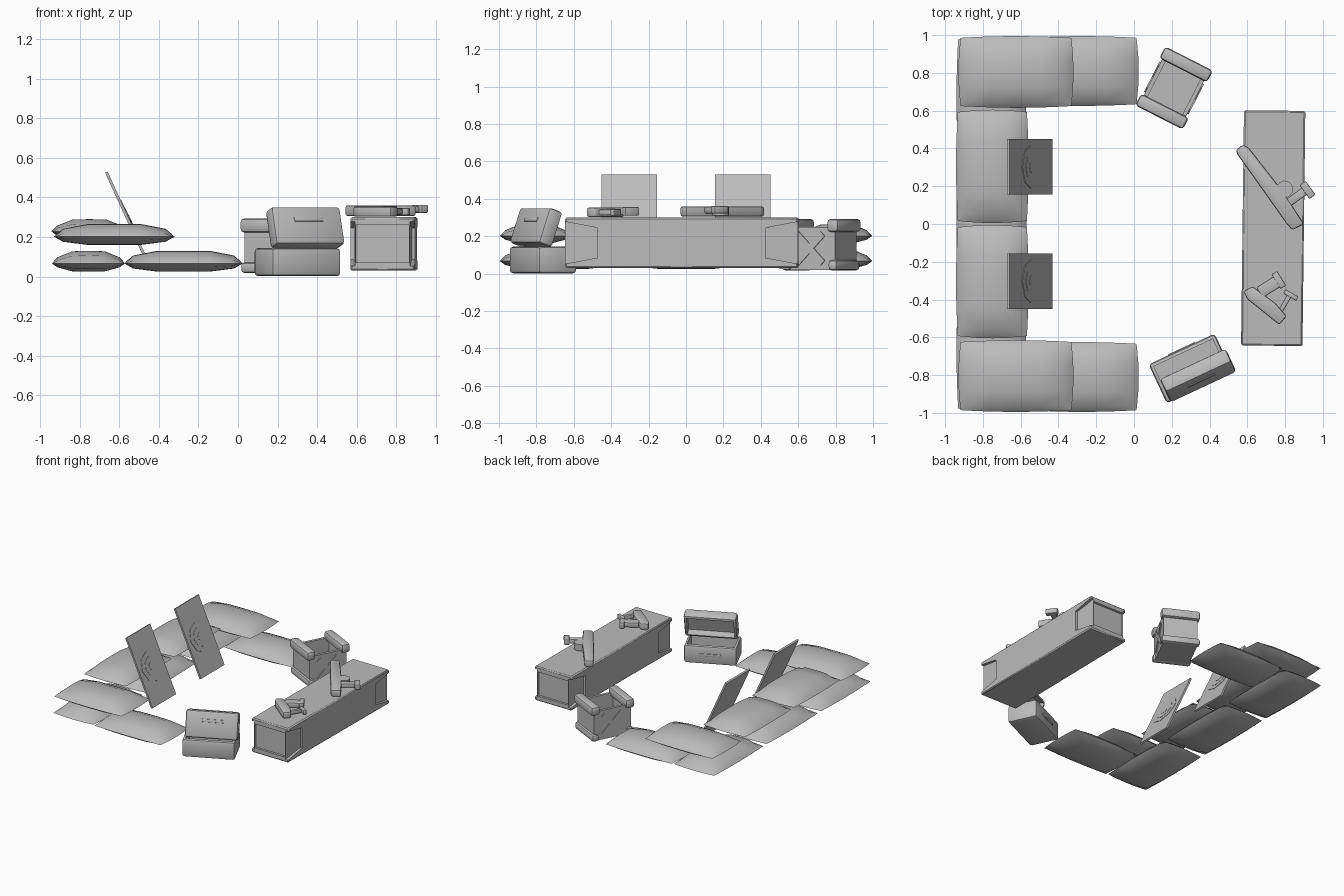
import bpy, bmesh, math
from mathutils import Matrix, Vector

old = bpy.data.objects.get("Cube")
if old:
    bpy.data.objects.remove(old, do_unlink=True)

grey = bpy.data.materials.new("plain_grey")
grey.use_nodes = True
grey.diffuse_color = (0.5, 0.5, 0.5, 1)
grey.node_tree.nodes["Principled BSDF"].inputs["Base Color"].default_value = (0.5, 0.5, 0.5, 1)


def finish(name, bm, matrix, smooth=0):
    bmesh.ops.recalc_face_normals(bm, faces=bm.faces)
    mesh = bpy.data.meshes.new(name)
    bm.to_mesh(mesh)
    bm.free()
    mesh.materials.append(grey)
    ob = bpy.data.objects.new(name, mesh)
    bpy.context.collection.objects.link(ob)
    ob.matrix_world = matrix
    if smooth:
        bpy.ops.object.select_all(action='DESELECT')
        ob.select_set(True)
        bpy.context.view_layer.objects.active = ob
        bpy.ops.object.shade_smooth_by_angle(angle=math.radians(smooth))
    return ob


def place(x, y, z, turn=0):
    return Matrix.Translation((x, y, z)) @ Matrix.Rotation(math.radians(turn), 4, 'Z')


def box(name, matrix, size, bevel=0.0, segments=2, hollow=None, wall=0.02, depth=0.1):
    """Box with rounded edges; hollow is the direction of an open side."""
    bm = bmesh.new()
    bmesh.ops.create_cube(bm, size=1, matrix=Matrix.Diagonal((*size, 1)))
    if bevel:
        bmesh.ops.bevel(bm, geom=bm.edges[:], offset=bevel, segments=segments,
                        affect='EDGES', profile=0.5)
    if hollow:
        way = Vector(hollow)
        bm.normal_update()
        face = max(bm.faces, key=lambda f: f.normal.dot(way) + f.calc_area())
        face = max((f for f in bm.faces if f.normal.dot(way) > 0.99), key=lambda f: f.calc_area())
        bmesh.ops.inset_region(bm, faces=[face], thickness=wall)
        inner = bmesh.ops.extrude_discrete_faces(bm, faces=[face])["faces"][0]
        bmesh.ops.translate(bm, verts=inner.verts, vec=-way * depth)
    return finish(name, bm, matrix, 40 if bevel else 0)


def cylinder(name, matrix, radius, height, sides=8, smooth=0):
    bm = bmesh.new()
    bmesh.ops.create_cone(bm, cap_ends=True, segments=sides, radius1=radius,
                          radius2=radius, depth=height)
    return finish(name, bm, matrix, smooth)


def prism(name, matrix, outline, thickness, bevel=0.0):
    """Flat outline in x and y, raised in z."""
    bm = bmesh.new()
    face = bm.faces.new([bm.verts.new((x, y, 0)) for x, y in outline])
    top = bmesh.ops.extrude_face_region(bm, geom=[face])["geom"]
    bmesh.ops.translate(bm, verts=[v for v in top if isinstance(v, bmesh.types.BMVert)],
                        vec=(0, 0, thickness))
    if bevel:
        bmesh.ops.bevel(bm, geom=bm.edges[:], offset=bevel, segments=2,
                        affect='EDGES', profile=0.5)
    return finish(name, bm, matrix, 40 if bevel else 0)


# Sandbags: two domed sheets welded along the rim
def sandbag(name, x, y, z, length, width, turn=0, height=0.105):
    steps = (-1, -0.85, -0.45, 0, 0.45, 0.85, 1)
    bm = bmesh.new()
    for rise in (0.6, -0.4):
        rows = [[bm.verts.new((s * length / 2 * (1 - 0.04 * t * t),
                               t * width / 2 * (1 - 0.05 * s * s),
                               height * (0.4 + rise * (1 - s ** 6) * (1 - t ** 4))))
                 for t in steps] for s in steps]
        for a, b in zip(rows, rows[1:]):
            for j in range(len(steps) - 1):
                bm.faces.new((a[j], b[j], b[j + 1], a[j + 1]))
    bmesh.ops.remove_doubles(bm, verts=bm.verts, dist=0.0005)
    finish(name, bm, place(x, y, z, turn), 45)


for side, label in ((1, "back"), (-1, "front")):
    sandbag(label + "_end_bag", -0.275, side * 0.81, 0.025, 0.6, 0.37)
    sandbag(label + "_upper_corner_bag", -0.625, side * 0.805, 0.16, 0.61, 0.38)
    sandbag(label + "_upper_row_bag", -0.75, side * 0.305, 0.185, 0.6, 0.385, 90)
    sandbag(label + "_lower_corner_bag", -0.755, side * 0.67, 0.025, 0.64, 0.37, 90)
sandbag("middle_lower_bag", -0.755, 0, 0.025, 0.66, 0.37, 90)

# Leaning target boards with octagonal rings
for side, label in ((1, "back"), (-1, "front")):
    lean = place(-0.552, side * 0.303, 0.28) @ Matrix.Rotation(math.radians(65.5), 4, 'Y')
    box(label + "_target_board", lean, (0.545, 0.295, 0.014))
    for radius, lift in ((0.115, 0.008), (0.075, 0.010), (0.032, 0.012)):
        cylinder(label + "_target_ring", lean @ Matrix.Translation((0, 0, lift)), radius, 0.004)

# Long crate with sloped notches at the four upright corners
crate_at = place(0.737, -0.022, 0.165, -0.7)
crate = box("long_crate", crate_at, (0.325, 1.245, 0.27), 0.008, 1)
cutters = bmesh.new()
for sx in (1, -1):
    for sy in (1, -1):
        near = [(sx * x, sy * 0.65, z) for x in (0.137, 0.18) for z in (-0.118, 0.118)]
        far = [(sx * x, sy * 0.45, z) for x in (0.146, 0.18) for z in (-0.08, 0.08)]
        bmesh.ops.convex_hull(cutters, input=[cutters.verts.new(p) for p in near + far])
for sy in (1, -1):
    bmesh.ops.create_cube(cutters, size=1, matrix=Matrix.Translation((0, sy * 0.63, 0))
                          @ Matrix.Diagonal((0.27, 0.05, 0.19, 1)))
cutter = finish("notch_cutter", cutters, crate_at)
cutter.hide_render = True
cutter.hide_set(True)
cutter.display_type = 'WIRE'
notch = crate.modifiers.new("notches", 'BOOLEAN')
notch.object = cutter
notch.solver = 'EXACT'
notch.use_self = True
bpy.context.view_layer.update()
# bake the notches in so no cutter is left over
bpy.ops.object.select_all(action='DESELECT')
crate.select_set(True)
bpy.context.view_layer.objects.active = crate
bpy.ops.object.modifier_apply(modifier="notches")
bpy.data.objects.remove(cutter, do_unlink=True)

# Long gun lying on the crate: x runs along the barrel
rifle = place(0.72, 0.19, 0.305, -54)
prism("rifle_body", rifle, [(-0.27, -0.025), (-0.25, -0.035), (0.2, -0.04), (0.25, -0.035),
                            (0.26, 0.035), (0.05, 0.045), (-0.24, 0.035), (-0.27, 0.02)], 0.055, 0.012)
cylinder("rifle_drum", rifle @ Matrix.Translation((0.05, 0.06, 0.03)), 0.045, 0.05, 12, 40)
box("rifle_grip", rifle @ Matrix.Translation((0.12, 0.10, 0.035)), (0.045, 0.13, 0.035), 0.008)
box("rifle_grip_foot", rifle @ Matrix.Translation((0.125, 0.155, 0.037)), (0.09, 0.04, 0.04), 0.006)

# Small gun
pistol = place(0.70, -0.43, 0.303, -40)
prism("pistol_body", pistol, [(-0.14, -0.02), (-0.10, -0.04), (0.12, -0.035),
                              (0.12, 0.025), (0.03, 0.04), (-0.12, 0.03)], 0.05, 0.01)
box("pistol_grip", pistol @ place(-0.05, 0.09, 0.03, -18), (0.065, 0.13, 0.04), 0.008)
box("pistol_grip_foot", pistol @ place(-0.035, 0.145, 0.03, -18), (0.09, 0.035, 0.045), 0.006)
box("pistol_stock", pistol @ place(0.07, 0.07, 0.025, 10), (0.025, 0.11, 0.03), 0.006)
box("pistol_stock_end", pistol @ place(0.065, 0.125, 0.025, 10), (0.08, 0.025, 0.035), 0.005)

# Open chest: hinged along its front edge
chest = place(0.30, -0.765, 0, 25)
box("chest_base", chest @ Matrix.Translation((0, 0, 0.073)), (0.385, 0.227, 0.142), 0.018,
    hollow=(0, 0, 1), wall=0.004, depth=0.11)
lid = chest @ Matrix.Translation((0.02, -0.05, 0.247)) @ Matrix.Rotation(math.radians(-19), 4, 'X')
box("chest_lid", lid, (0.385, 0.085, 0.2), 0.018, hollow=(0, 1, 0), wall=0.004, depth=0.055)
box("lid_handle", lid @ Matrix.Translation((0.005, -0.043, 0.03)), (0.16, 0.008, 0.022), 0.003)
base_handle = chest @ Matrix.Translation((0, 0.114, 0.075))
box("base_handle", base_handle, (0.16, 0.008, 0.022), 0.003)

# Open square crate with rounded beams and crossed boards
bin_at = place(0.212, 0.72, 0, -27)
box("bin_body", bin_at @ Matrix.Translation((0, 0, 0.135)), (0.25, 0.30, 0.23),
    hollow=(0, 0, 1), wall=0.03, depth=0.2)
for side in (1, -1):
    for z, size in ((0.258, 0.07), (0.045, 0.055)):
        box("bin_beam", bin_at @ Matrix.Translation((0, side * 0.14, z)),
            (0.283, size, size), 0.018)
    for tilt in (45, -45):
        board = bin_at @ Matrix.Translation((side * 0.126, 0, 0.135)) @ Matrix.Rotation(math.radians(tilt), 4, 'X')
        box("bin_cross_board", board, (0.012, 0.035, 0.22))
